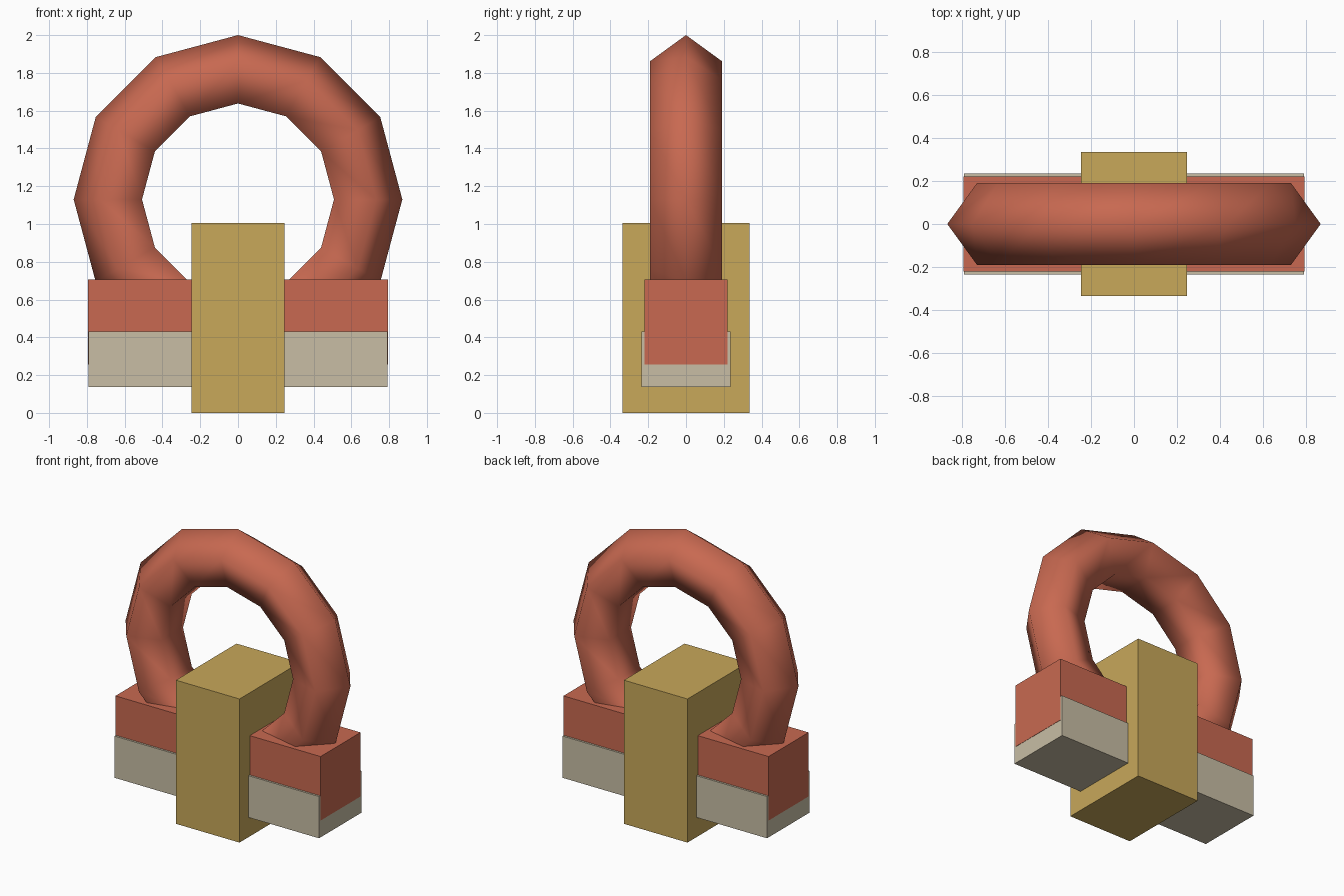
import bpy
import math

if "Cube" in bpy.data.objects:
    bpy.data.objects.remove(bpy.data.objects["Cube"])


def material(name, rgb):
    m = bpy.data.materials.new(name)
    m.diffuse_color = (*rgb, 1.0)
    m.use_nodes = True
    m.node_tree.nodes["Principled BSDF"].inputs["Base Color"].default_value = m.diffuse_color
    return m


red = material("brick red", (0.578, 0.141, 0.082))
gold = material("dull gold", (0.578, 0.392, 0.102))
beige = material("stone beige", (0.578, 0.515, 0.376))


def box(name, half_x, half_y, z0, z1, mat):
    bpy.ops.mesh.primitive_cube_add(size=1, location=(0, 0, (z0 + z1) / 2))
    ob = bpy.context.object
    ob.name = name
    ob.scale = (2 * half_x, 2 * half_y, z1 - z0)
    bpy.ops.object.transform_apply(location=False, rotation=False, scale=True)
    ob.data.materials.append(mat)
    return ob


# Upright ring with a five-sided section, its lower part sunk into the bar
bpy.ops.mesh.primitive_torus_add(
    major_radius=0.67, minor_radius=0.20, major_segments=12, minor_segments=5,
    location=(0, 0, 1.13), rotation=(math.pi / 2, 0, 0))
ring = bpy.context.object
ring.name = "ring"
ring.data.materials.append(red)
bpy.ops.object.shade_smooth()

# Two-layer cross bar; the upper layer's ends sit just proud of the lower's
box("upper_bar", 0.794, 0.221, 0.257, 0.705, red)
box("lower_bar", 0.792, 0.235, 0.138, 0.43, beige)

# Central clasp block
box("clasp_block", 0.246, 0.335, 0.0, 1.005, gold)
